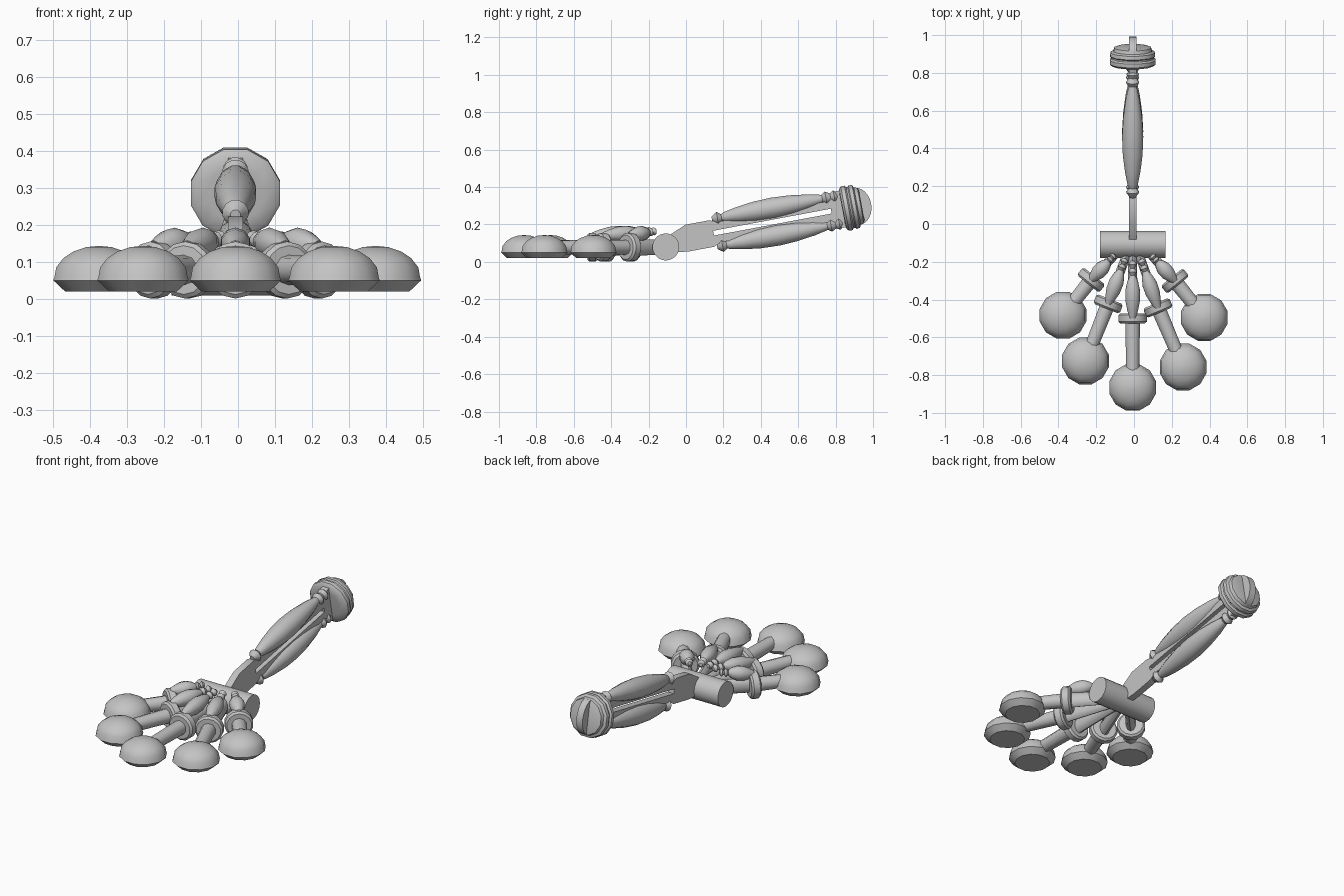
import bpy, bmesh, math
from mathutils import Vector, Matrix

if "Cube" in bpy.data.objects:
    bpy.data.objects.remove(bpy.data.objects["Cube"], do_unlink=True)

grey = bpy.data.materials.new("plain_grey")
COLOR = (0.55, 0.55, 0.55, 1)
grey.diffuse_color = COLOR
grey.use_nodes = True
grey.node_tree.nodes["Principled BSDF"].inputs["Base Color"].default_value = COLOR

CX = -0.007                      # centre line of the handle
TILT = math.radians(10.6)        # upward slope of the handle
AXIS = Vector((0, math.cos(TILT), math.sin(TILT)))
UP = Vector((0, -math.sin(TILT), math.cos(TILT)))
ORIGIN = Vector((CX, 0, 0.126))


def finish(obj, angle=40):
    obj.data.materials.clear()
    obj.data.materials.append(grey)
    bpy.ops.object.select_all(action='DESELECT')
    obj.select_set(True)
    bpy.context.view_layer.objects.active = obj
    bpy.ops.object.shade_smooth_by_angle(angle=math.radians(angle))
    return obj


def lathe(name, profile, start, direction, sides=12, squash=1.0):
    """Turn (distance, radius) pairs round an axis; squash narrows it sideways."""
    direction = Vector(direction).normalized()
    side = Vector((1, 0, 0)) if abs(direction.z) > 0.9 else direction.cross((0, 0, 1)).normalized()
    top = side.cross(direction)
    start = Vector(start)
    bm = bmesh.new()
    rings = []
    for d, r in profile:
        ring = []
        for i in range(sides):
            a = math.tau * (i + 0.5) / sides
            ring.append(bm.verts.new(start + direction * d
                                     + side * (r * squash * math.cos(a)) + top * (r * math.sin(a))))
        rings.append(ring)
    for a, b in zip(rings, rings[1:]):
        for i in range(sides):
            j = (i + 1) % sides
            bm.faces.new((a[i], a[j], b[j], b[i]))
    bm.faces.new(rings[0])
    bm.faces.new(rings[-1])
    bmesh.ops.recalc_face_normals(bm, faces=bm.faces)
    mesh = bpy.data.meshes.new(name)
    bm.to_mesh(mesh)
    bm.free()
    obj = bpy.data.objects.new(name, mesh)
    bpy.context.collection.objects.link(obj)
    return finish(obj)


def on_handle(s, h=0):
    return ORIGIN + AXIS * s + UP * h


# Handle plate with a long slot and a rounded end
half = [(0.14, 0.072), (0.18, 0.055), (0.76, 0.055), (0.81, 0.09), (0.84, 0.1), (0.93, 0.1)]
tip = [(0.93 + 0.077 * math.sin(a), 0.1 * math.cos(a))
       for a in (math.pi * k / 12 for k in range(1, 12))]
outline = [(-0.09, 0.03), (0.01, 0.072)] + half + tip
outline += [(s, -h) for s, h in reversed(half)] + [(0, -0.072), (-0.09, -0.06)]
slot = [(0.15, 0.013), (0.15, -0.013), (0.79, -0.013), (0.79, 0.013)]
curve = bpy.data.curves.new("handle_plate", 'CURVE')
curve.dimensions = '2D'
curve.fill_mode = 'BOTH'
curve.extrude = 0.02
for loop in (outline, slot):
    spline = curve.splines.new('POLY')
    spline.points.add(len(loop) - 1)
    for point, (s, h) in zip(spline.points, loop):
        point.co = (s, h, 0, 1)
    spline.use_cyclic_u = True
plate = bpy.data.objects.new("handle_plate", curve)
bpy.context.collection.objects.link(plate)
plate.matrix_world = Matrix.Translation(ORIGIN) @ Matrix((AXIS, UP, (1, 0, 0))).transposed().to_4x4()
bpy.ops.object.select_all(action='DESELECT')
plate.select_set(True)
bpy.context.view_layer.objects.active = plate
bpy.ops.object.convert(target='MESH')
finish(bpy.context.object, 30)

# Turned grips above and below the slot
grip = [(0, 0.014), (0.03, 0.036), (0.052, 0.02), (0.07, 0.028), (0.14, 0.042), (0.23, 0.054),
        (0.33, 0.058), (0.43, 0.052), (0.53, 0.038), (0.6, 0.022), (0.62, 0.036), (0.645, 0.022),
        (0.665, 0.034), (0.69, 0.014)]
for name, h in (("upper_grip", 0.074), ("lower_grip", -0.074)):
    lathe(name, grip, on_handle(0.155, h), AXIS)

# Stepped round pommel
pommel = [(0, 0.075), (0.003, 0.112), (0.014, 0.125), (0.034, 0.125), (0.042, 0.115),
          (0.05, 0.115), (0.056, 0.123), (0.075, 0.12), (0.082, 0.105), (0.1, 0.1), (0.106, 0.08)]
lathe("pommel", pommel, on_handle(0.85), AXIS)

# Cross hinge
lathe("hinge_barrel", [(0, 0.072), (0.346, 0.072)], (-0.18, -0.108, 0.08), (1, 0, 0), 24)

# Five fingers: base, ring and pad centres
fingers = [((-0.08, -0.14), (-0.227, -0.296), (-0.376, -0.483)),
           ((-0.03, -0.14), (-0.137, -0.423), (-0.257, -0.725)),
           ((CX, -0.14), (CX, -0.5), (CX, -0.865)),
           ((0.02, -0.14), (0.127, -0.444), (0.26, -0.757)),
           ((0.07, -0.14), (0.217, -0.302), (0.372, -0.495))]
pad = [(0, 0.095), (0.03, 0.128), (0.038, 0.125), (0.065, 0.12), (0.09, 0.1),
       (0.108, 0.072), (0.12, 0.036), (0.123, 0.004)]
bead = [(0, 0.01), (0.06, 0.022), (0.13, 0.011), (0.19, 0.023), (0.25, 0.014), (0.36, 0.03),
        (0.52, 0.041), (0.7, 0.04), (0.86, 0.03), (1, 0.018)]
for n, (base, ring, ball) in enumerate(fingers, 1):
    base, ring, ball = (Vector((x, y, 0.078)) for x, y in (base, ring, ball))
    inner, outer = ring - base, ball - ring
    lathe(f"finger_root_{n}", [(0, 0.04), (inner.length, 0.046)], base, inner, 10, 0.6)
    lathe(f"finger_rod_{n}", [(0, 0.041), (outer.length * 0.85, 0.036)], ring, outer, 10)
    out = outer.normalized()
    lathe(f"finger_ring_{n}", [(0, 0.066), (0.01, 0.077), (0.044, 0.077), (0.054, 0.066)],
          ring - out * 0.027, out, 14)
    lathe(f"finger_pad_{n}", pad, (ball.x, ball.y, 0.02), (0, 0, 1), 12)
    # Small turned ornament on top of the finger
    a = base + inner * 0.15 + Vector((0, 0, 0.087))
    b = ring + Vector((0, 0, 0.062))
    lathe(f"finger_ornament_{n}", [(d * (b - a).length, r) for d, r in bead], a, b - a, 10)
